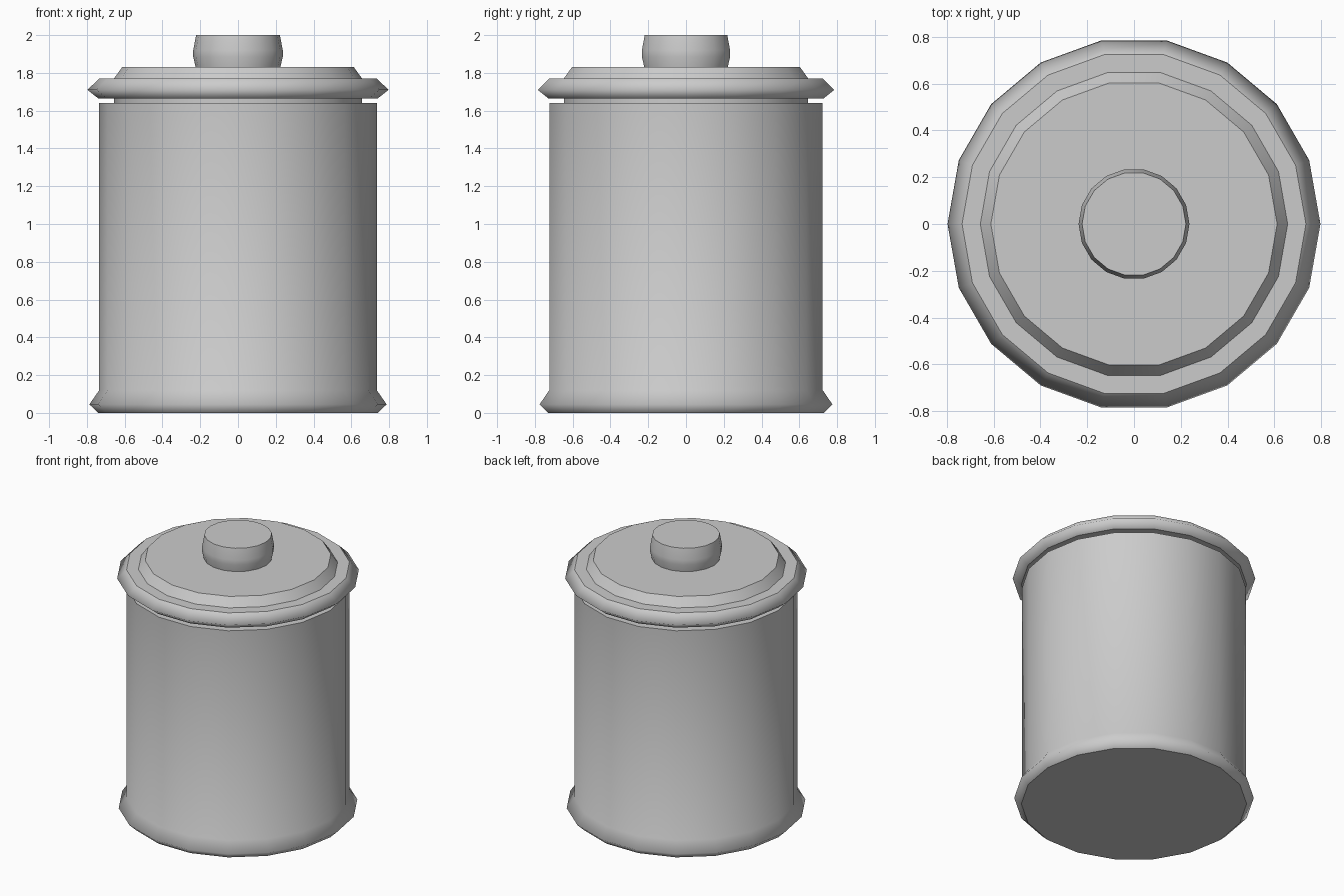
import bpy, bmesh, math

if "Cube" in bpy.data.objects:
    bpy.data.objects.remove(bpy.data.objects["Cube"])

SIDES = 18


def lathe(name, profile, sharp):
    """Closed solid of revolution; 'sharp' lists profile rings with hard edges."""
    bm = bmesh.new()
    rings = []
    for r, z in profile:
        rings.append([bm.verts.new((r * math.cos(a), r * math.sin(a), z))
                      for a in (math.tau * i / SIDES for i in range(SIDES))])
    for low, high in zip(rings, rings[1:]):
        for i in range(SIDES):
            j = (i + 1) % SIDES
            bm.faces.new((low[i], low[j], high[j], high[i]))
    bm.faces.new(rings[0][::-1])
    bm.faces.new(rings[-1])
    for f in bm.faces:
        f.smooth = True
    for k in sharp:
        for i in range(SIDES):
            bm.edges.get((rings[k][i], rings[k][(i + 1) % SIDES])).smooth = False
    bm.normal_update()
    mesh = bpy.data.meshes.new(name)
    bm.to_mesh(mesh)
    bm.free()
    obj = bpy.data.objects.new(name, mesh)
    bpy.context.collection.objects.link(obj)
    return obj


# Canister body with flared foot
lathe("body", [(0.74, 0.0), (0.787, 0.045), (0.735, 0.12), (0.735, 1.64)], [0, 3])

# Lid: recessed neck, bulging rim, raised bevelled disc
lathe("lid", [(0.657, 1.60), (0.657, 1.665), (0.74, 1.665), (0.797, 1.71),
              (0.735, 1.77), (0.657, 1.77), (0.612, 1.832)], [0, 1, 2, 4, 5, 6])

# Rounded knob
lathe("knob", [(0.222, 1.82), (0.237, 1.885), (0.237, 1.92), (0.222, 2.0)], [0, 3])
